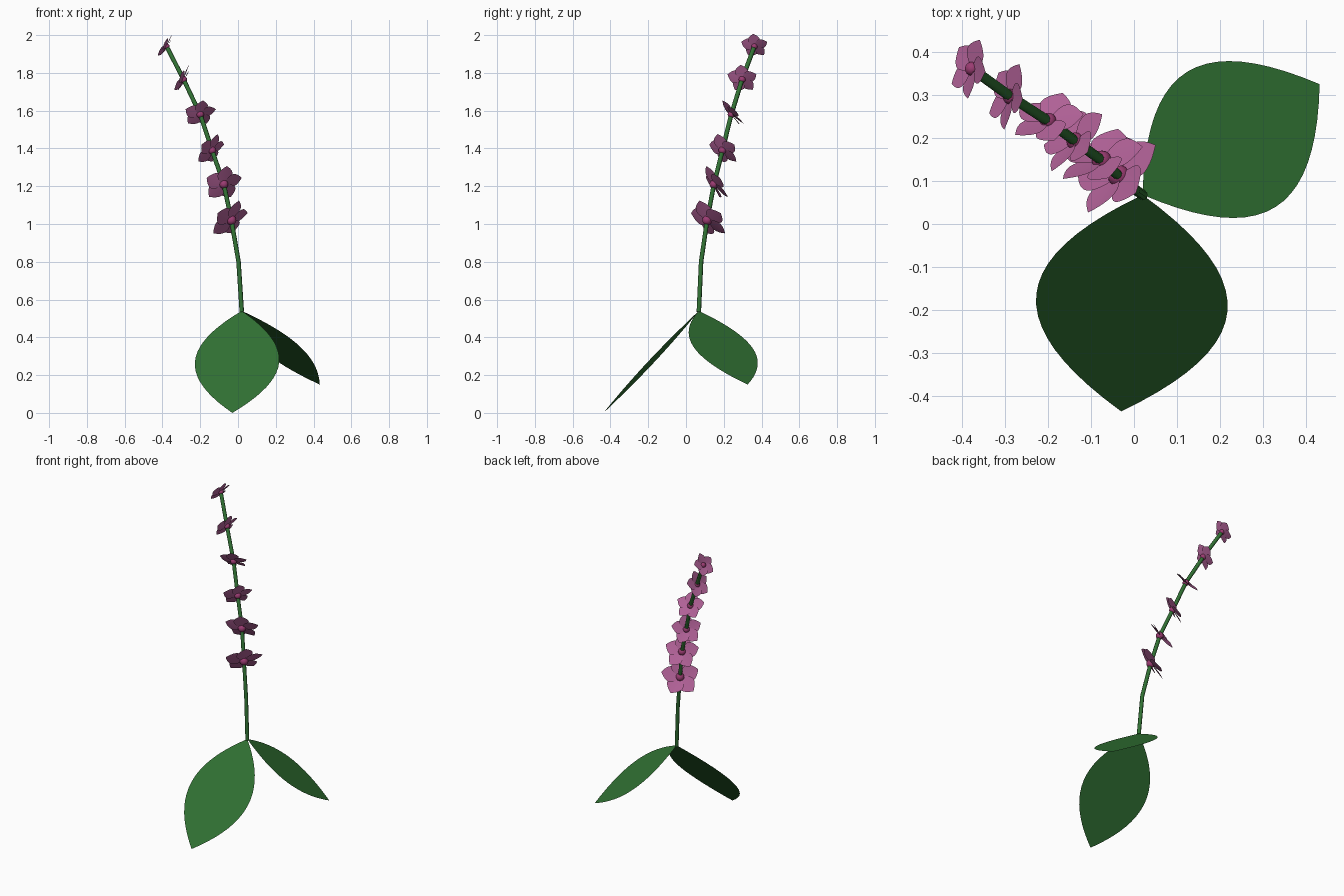
import bpy, bmesh, math
from mathutils import Vector, Matrix

old = bpy.data.objects.get("Cube")
if old:
    bpy.data.objects.remove(old, do_unlink=True)


def make_material(name, rgb):
    mat = bpy.data.materials.new(name)
    mat.use_nodes = True
    mat.diffuse_color = (*rgb, 1)
    mat.node_tree.nodes["Principled BSDF"].inputs["Base Color"].default_value = (*rgb, 1)
    return mat


GREEN = make_material("leaf green", (0.03, 0.165, 0.033))
PINK = make_material("petal pink", (0.44, 0.12, 0.31))
MAGENTA = make_material("flower centre magenta", (0.33, 0.045, 0.17))


def finish(bm, name, mat, smooth=True):
    mesh = bpy.data.meshes.new(name)
    bm.to_mesh(mesh)
    bm.free()
    mesh.materials.append(mat)
    for poly in mesh.polygons:
        poly.use_smooth = smooth
    obj = bpy.data.objects.new(name, mesh)
    bpy.context.collection.objects.link(obj)
    return obj


def add_blade(bm, base, along, side, width, cup=0.0, steps=20):
    """Pointed oval blade: a Bezier outline mirrored about its midrib."""
    length = along.length
    normal = along.cross(side).normalized()
    rows = []
    for i in range(steps + 1):
        u = i / steps
        a, b = 3 * u * (1 - u) ** 2, 3 * u * u * (1 - u)
        t = 0.35 * a + 0.65 * b + u ** 3
        half = width * length * (a + b) / 0.75
        mid = base + along * t
        lift = normal * (cup * half)
        if i in (0, steps):
            rows.append([bm.verts.new(mid)])
        else:
            rows.append([bm.verts.new(p) for p in
                         (mid - side * half + lift, mid, mid + side * half + lift)])
    for lo, hi in zip(rows, rows[1:]):
        for k in range(2):
            quad = [lo[min(k, len(lo) - 1)], lo[min(k + 1, len(lo) - 1)],
                    hi[min(k + 1, len(hi) - 1)], hi[min(k, len(hi) - 1)]]
            bm.faces.new(list(dict.fromkeys(quad)))


# Stem: a thin leaning tube
stem_path = [(0.02, 0.068, 0.535), (0.003, 0.08, 0.8), (-0.035, 0.112, 1.02),
             (-0.075, 0.148, 1.21), (-0.137, 0.193, 1.39), (-0.2, 0.24, 1.58),
             (-0.288, 0.297, 1.765), (-0.378, 0.362, 1.94)]
curve = bpy.data.curves.new("stem", 'CURVE')
curve.dimensions = '3D'
curve.bevel_depth = 0.012
curve.bevel_resolution = 2
curve.use_fill_caps = True
spline = curve.splines.new('POLY')
spline.points.add(len(stem_path) - 1)
for point, co in zip(spline.points, stem_path):
    point.co = (*co, 1)
curve.materials.append(GREEN)
stem = bpy.data.objects.new("stem", curve)
bpy.context.collection.objects.link(stem)

# Two drooping flat leaves from the stem base
leaf_base = Vector((0.02, 0.068, 0.54))
for name, tip, side in (("front_leaf", (-0.03, -0.437, 0.0), (1, -0.09, -0.01)),
                        ("back_leaf", (0.433, 0.326, 0.15), (-0.545, 0.837, -0.028))):
    along = Vector(tip) - leaf_base
    side = Vector(side)
    side = (side - side.project(along)).normalized()
    bm = bmesh.new()
    add_blade(bm, leaf_base, along, side, 0.302)
    finish(bm, name, GREEN)

# Flowers: node on the stem, facing direction, radius
flowers = [(2, (-0.58, 0.58, 0.58), 0.118), (3, (-0.32, 0.8, 0.52), 0.106),
           (4, (-0.64, 0.57, 0.52), 0.094), (5, (-0.22, 0.74, 0.64), 0.088),
           (6, (-0.86, 0.2, 0.46), 0.083), (7, (-0.83, 0.17, 0.54), 0.074)]
for number, (node, facing, radius) in enumerate(flowers, 1):
    centre = Vector(stem_path[node])
    normal = Vector(facing).normalized()
    up = Vector((0, 0, 1))
    up = (up - up.project(normal)).normalized()

    # Five broad overlapping petals, raised and slightly twisted
    bm = bmesh.new()
    for k in range(5):
        out = Matrix.Rotation(math.tau * k / 5, 3, normal) @ up
        side = normal.cross(out)
        out = (out + normal * 0.12).normalized()
        side = Matrix.Rotation(math.radians(9), 3, out) @ side
        add_blade(bm, centre, out * radius, side, 0.43, cup=0.08, steps=12)
    finish(bm, f"flower_{number}_petals", PINK)

    # Round flower centre
    bm = bmesh.new()
    bmesh.ops.create_uvsphere(bm, u_segments=16, v_segments=10, radius=radius * 0.22)
    bmesh.ops.translate(bm, verts=bm.verts, vec=centre)
    finish(bm, f"flower_{number}_centre", MAGENTA)
